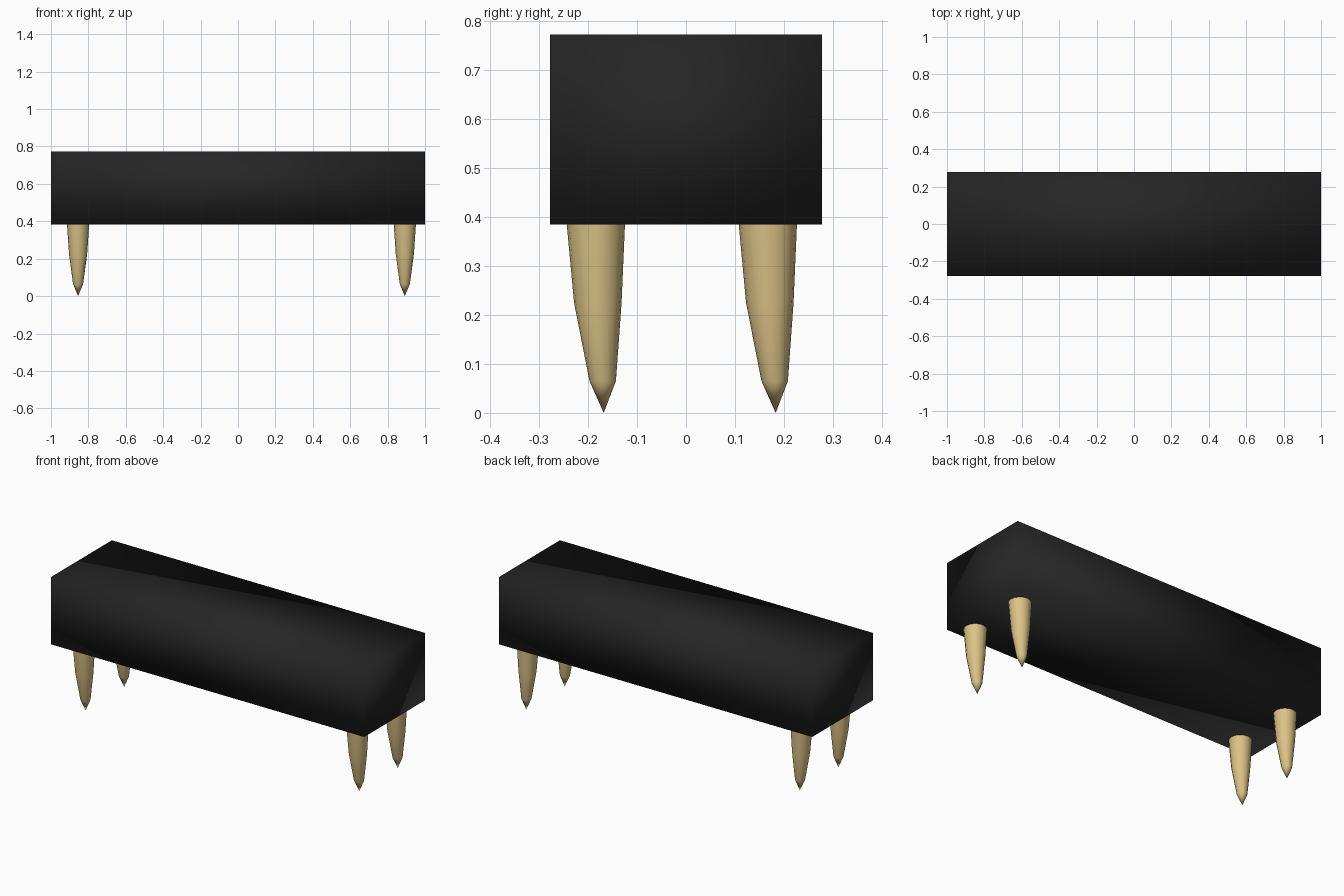
import bpy, bmesh, math

if "Cube" in bpy.data.objects:
    bpy.data.objects.remove(bpy.data.objects["Cube"])


def material(name, rgb):
    m = bpy.data.materials.new(name)
    m.diffuse_color = (*rgb, 1)
    m.use_nodes = True
    m.node_tree.nodes["Principled BSDF"].inputs["Base Color"].default_value = m.diffuse_color
    return m


def finish(name, bm, mat):
    bmesh.ops.recalc_face_normals(bm, faces=bm.faces)
    for f in bm.faces:
        f.smooth = True
    me = bpy.data.meshes.new(name)
    bm.to_mesh(me)
    bm.free()
    me.materials.append(mat)
    ob = bpy.data.objects.new(name, me)
    bpy.context.collection.objects.link(ob)
    return ob


black = material("black", (0.018, 0.018, 0.018))
wood = material("pale wood", (0.71, 0.54, 0.24))

# Bench body: plain box with normals smoothed over its corners
bm = bmesh.new()
bmesh.ops.create_cube(bm, size=1)
for v in bm.verts:
    v.co = (v.co.x * 2, v.co.y * 0.556, 0.578 + v.co.z * 0.388)
finish("body", bm, black)

# Leg profile: height, radius, sideways lean (tip is the anchor)
PROFILE = [(0.386, 0.0595, -0.016), (0.225, 0.0485, -0.012), (0.065, 0.027, -0.002)]
SIDES = 16


def leg(name, x, y):
    bm = bmesh.new()
    rings = []
    for z, r, lean in PROFILE:
        rings.append([bm.verts.new((x + r * math.cos(a), y + lean + r * math.sin(a), z))
                      for a in (2 * math.pi * i / SIDES for i in range(SIDES))])
    tip = bm.verts.new((x, y, 0))
    for i in range(SIDES):
        j = (i + 1) % SIDES
        for a, b in zip(rings, rings[1:]):
            bm.faces.new((a[i], a[j], b[j], b[i]))
        bm.faces.new((rings[-1][i], rings[-1][j], tip))
    finish(name, bm, wood)


# Four tapered legs
for side, x in (("left", -0.855), ("right", 0.892)):
    for end, y in (("front", -0.168), ("back", 0.183)):
        leg(f"{end}_{side}_leg", x, y)
